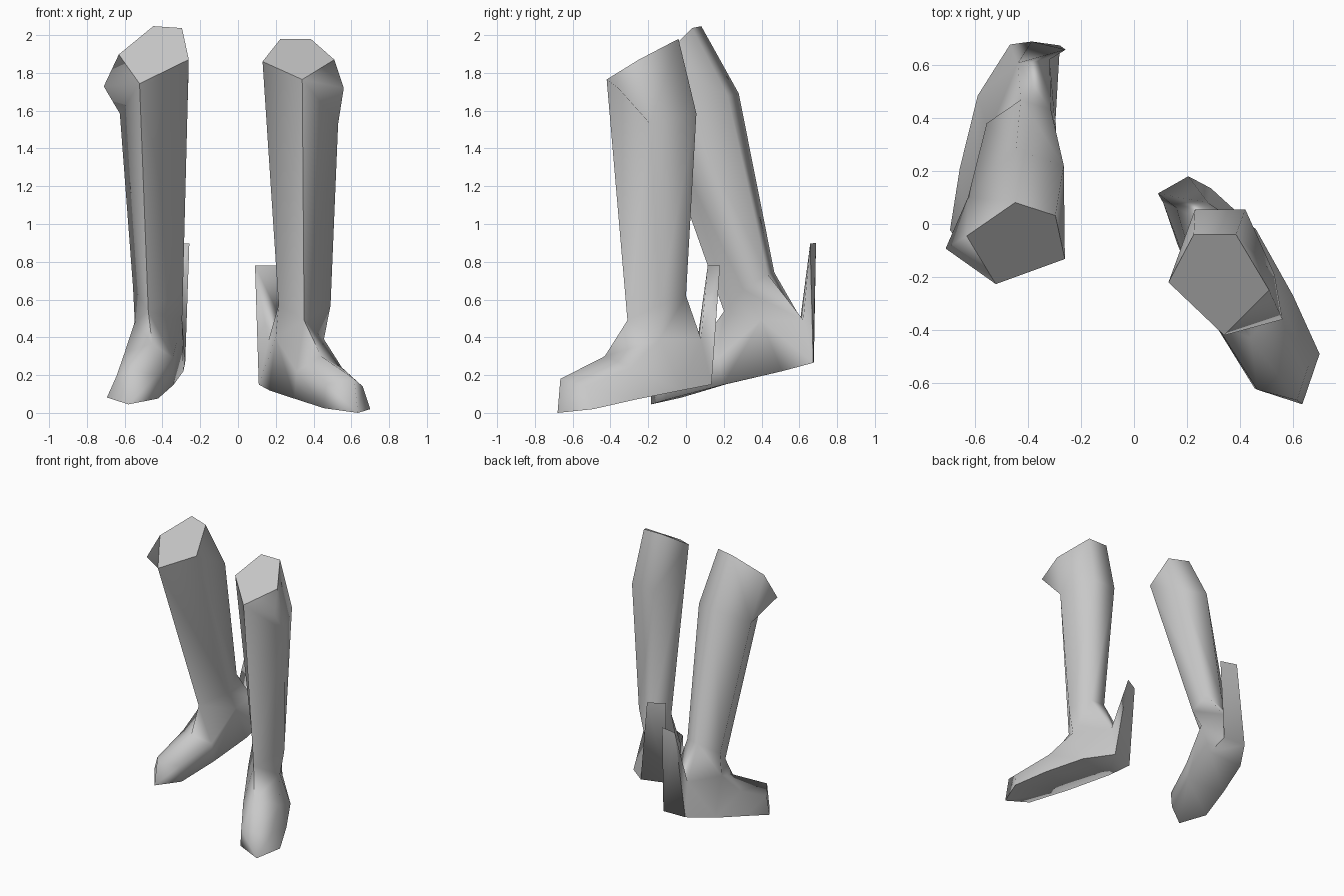
import bpy
import bmesh
import math
from mathutils import Matrix, Vector

cube = bpy.data.objects.get("Cube")
if cube:
    bpy.data.objects.remove(cube, do_unlink=True)

# One plain grey leather
grey = bpy.data.materials.new("grey leather")
grey.use_nodes = True
colour = (0.58, 0.58, 0.58, 1)
grey.diffuse_color = colour
grey.node_tree.nodes["Principled BSDF"].inputs["Base Color"].default_value = colour

# Shaft corners: slanted cuff, flared knee corner, calf and ankle
SHAFT = {
    "cuff_in": (.13, -.22, 1.86), "cuff_back_in": (.225, -.04, 1.98),
    "cuff_back_out": (.385, -.04, 1.98), "cuff_out": (.51, -.25, 1.87),
    "cuff_front": (.34, -.42, 1.765), "flare": (.56, -.36, 1.72),
    "calf_back_in": (.23, .055, 1.585), "calf_back_out": (.42, .055, 1.585),
    "calf_out": (.53, -.19, 1.53),
    "ankle_in": (.215, -.13, .57), "ankle_back_in": (.28, 0, .62),
    "ankle_back_out": (.4, 0, .62), "ankle_out": (.49, -.14, .57),
    "ankle_front": (.35, -.31, .49),
}

# Foot corners: sides, sole, instep, toe and the upright heel spur
FOOT = {
    "side_in": (.2, -.16, .4), "side_out": (.455, -.14, .39),
    "spur_root_in": (.16, .06, .38), "spur_root_out": (.28, .08, .39),
    "heel_in": (.11, .08, .15), "heel_out": (.29, .135, .15),
    "spur_tip_in": (.09, .115, .78), "spur_tip_out": (.205, .18, .78),
    "arch_in": (.165, -.08, .12), "arch_out": (.46, -.02, .12),
    "ball_in": (.3, -.37, .075), "ball_out": (.6, -.27, .07),
    "instep_in": (.31, -.38, .22), "instep_out": (.55, -.29, .24),
    "instep_top": (.44, -.43, .3),
    "toe_in": (.455, -.62, .025), "toe_tip": (.635, -.68, 0),
    "toe_out": (.7, -.49, .02), "toe_top_in": (.465, -.625, .15),
    "toe_top": (.615, -.665, .18), "toe_top_out": (.66, -.53, .14),
}


def frame(origin, along, side):
    """Orthonormal frame from three landmarks."""
    origin, along, side = Vector(origin), Vector(along), Vector(side)
    z = (along - origin).normalized()
    x = side - origin
    x = (x - z * x.dot(z)).normalized()
    axes = Matrix((x, z.cross(x), z)).transposed().to_4x4()
    return Matrix.Translation(origin) @ axes


def mirrored_pose(source, target):
    """Mirror the left boot part and carry its landmarks to the target."""
    flipped = [(-x, y, z) for x, y, z in source]
    flip = Matrix.Scale(-1, 4, (1, 0, 0))
    return frame(*target) @ frame(*flipped).inverted() @ flip


def build_boot(name, shaft_pose, foot_pose):
    bm = bmesh.new()
    verts = {}
    for part, pose in ((SHAFT, shaft_pose), (FOOT, foot_pose)):
        for key, point in part.items():
            verts[key] = bm.verts.new(pose @ Vector(point))

    def face(*keys):
        keys = list(dict.fromkeys(keys))
        if len(keys) > 2:
            return bm.faces.new([verts[k] for k in keys])

    def loft(first, second, closed=True):
        first, second = first.split(), second.split()
        for i in range(len(first) if closed else len(first) - 1):
            j = (i + 1) % len(first)
            face(first[i], first[j], second[j], second[i])

    # Shaft, from cuff to ankle
    cuff = "cuff_in cuff_back_in cuff_back_out cuff_out flare cuff_front"
    calf = "cuff_in calf_back_in calf_back_out calf_out calf_out cuff_front"
    ankle = "ankle_in ankle_back_in ankle_back_out ankle_out ankle_out ankle_front"
    collar = "side_in spur_root_in spur_root_out side_out side_out ankle_front"
    loft(cuff, calf)
    loft(calf, ankle)
    loft(ankle, collar)
    lid = face(*[k for k in cuff.split() if k != "flare"])
    face("cuff_out", "cuff_front", "flare")

    # Foot, from arch to toe
    arch = "side_in arch_in arch_in arch_out side_out ankle_front"
    ball = "instep_in ball_in ball_in ball_out instep_out instep_top"
    toe = "toe_top_in toe_in toe_tip toe_out toe_top_out toe_top"
    loft(arch, ball)
    loft(ball, toe)
    face("toe_top_in", "toe_in", "toe_tip", "toe_top")
    face("toe_top_out", "toe_out", "toe_tip", "toe_top")

    # Heel and spur
    heel = "spur_root_in heel_in heel_out spur_root_out"
    loft("side_in arch_in arch_out side_out", heel, closed=False)
    loft(heel, "spur_tip_in spur_tip_in spur_tip_out spur_tip_out")

    # Smooth leather with crisp cuff, spur and toe edges
    bmesh.ops.recalc_face_normals(bm, faces=bm.faces)
    for f in bm.faces:
        f.smooth = True
    for e in bm.edges:
        e.smooth = lid not in e.link_faces and e.calc_face_angle(0) < math.radians(95)

    mesh = bpy.data.meshes.new(name)
    bm.to_mesh(mesh)
    bm.free()
    mesh.materials.append(grey)
    boot = bpy.data.objects.new(name, mesh)
    bpy.context.collection.objects.link(boot)


# Left boot as modelled
build_boot("left_boot", Matrix(), Matrix())

# Right boot mirrored, leaning forward with the ankle bent
shaft_pose = mirrored_pose(
    ((.325, .055, 1.585), (.34, 0, .62), SHAFT["cuff_front"]),
    ((-.355, .25, 1.685), (-.37, .445, .76), (-.52, -.225, 1.75)))
foot_pose = mirrored_pose(
    (FOOT["toe_tip"], (.148, .148, .78), FOOT["toe_out"]),
    ((-.58, -.185, .045), (-.325, .665, .89), (-.695, -.03, .075)))
build_boot("right_boot", shaft_pose, foot_pose)
